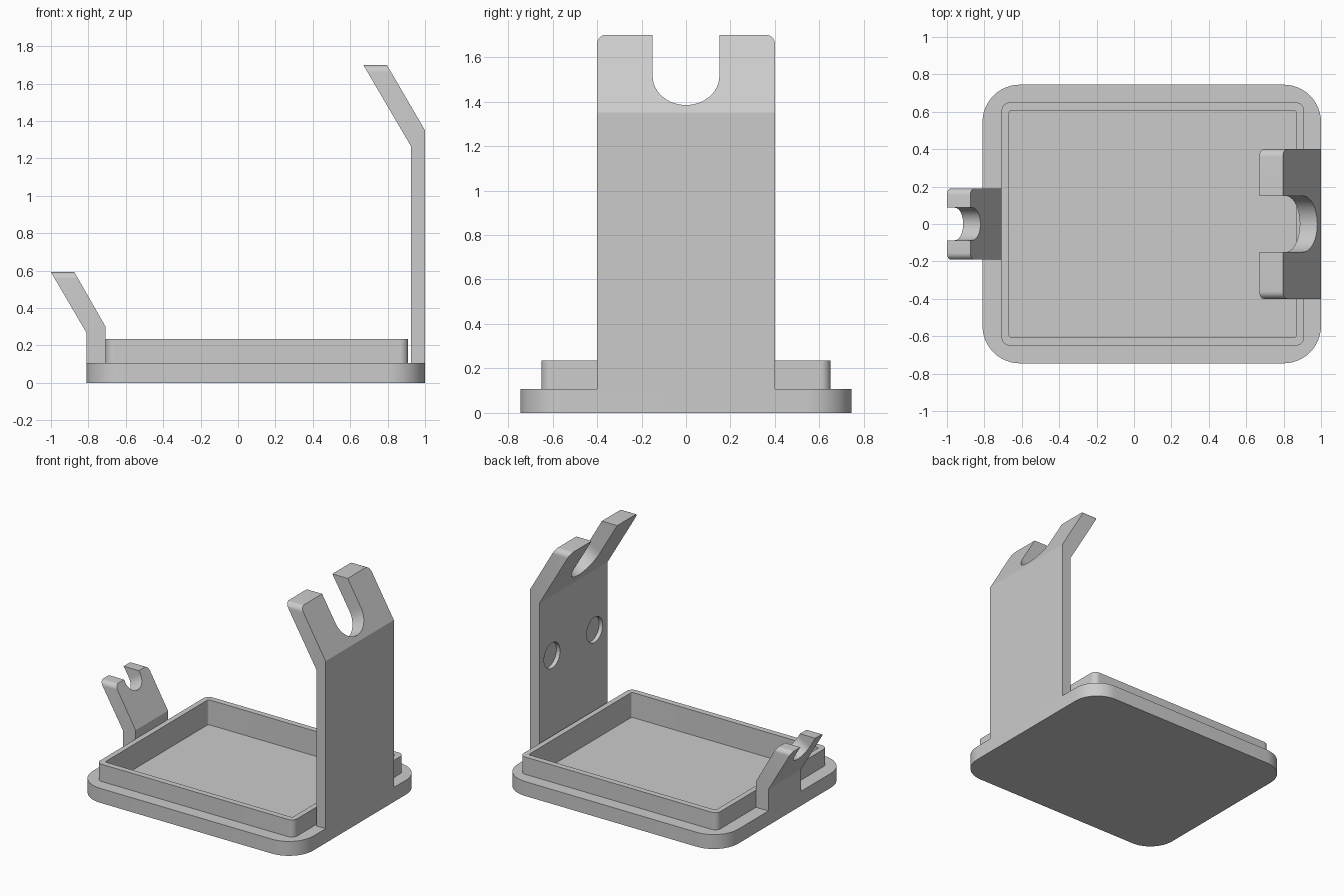
import bpy, bmesh, math
from mathutils import Vector

if "Cube" in bpy.data.objects:
    bpy.data.objects.remove(bpy.data.objects["Cube"], do_unlink=True)

grey = bpy.data.materials.new("plain_grey")
grey.use_nodes = True
COLOUR = (0.6, 0.6, 0.6, 1)
grey.diffuse_color = COLOUR
grey.node_tree.nodes["Principled BSDF"].inputs["Base Color"].default_value = COLOUR


def prism(name, outline, along, tip_radius=0):
    """Extrude a closed outline; optionally round the top tip edges."""
    bm = bmesh.new()
    face = bm.faces.new([bm.verts.new(p) for p in outline])
    ext = bmesh.ops.extrude_face_region(bm, geom=[face])
    bmesh.ops.translate(bm, vec=along, verts=[v for v in ext["geom"] if isinstance(v, bmesh.types.BMVert)])
    bmesh.ops.recalc_face_normals(bm, faces=bm.faces)
    if tip_radius:
        top = max(v.co.z for v in bm.verts)
        edges = [e for e in bm.edges if all(v.co.z > top - 0.001 for v in e.verts)
                 and abs(e.verts[0].co.y - e.verts[1].co.y) < 0.001]
        bmesh.ops.bevel(bm, geom=edges, offset=tip_radius, segments=8, profile=0.5, affect="EDGES")
    mesh = bpy.data.meshes.new(name)
    bm.to_mesh(mesh)
    bm.free()
    mesh.materials.append(grey)
    obj = bpy.data.objects.new(name, mesh)
    bpy.context.collection.objects.link(obj)
    return obj


def slab(name, x0, x1, half_y, z0, z1, radius, steps=12):
    """Rectangular block with rounded vertical corners."""
    outline = []
    corners = [(x1, half_y), (x0, half_y), (x0, -half_y), (x1, -half_y)]
    for i, (x, y) in enumerate(corners):
        cx = x - math.copysign(radius, x - (x0 + x1) / 2)
        cy = y - math.copysign(radius, y)
        for k in range(steps + 1):
            a = math.pi / 2 * (i + k / steps)
            outline.append((cx + radius * math.cos(a), cy + radius * math.sin(a), z0))
    return prism(name, outline, (0, 0, z1 - z0))


def cut(target, cutter):
    mod = target.modifiers.new("cut", "BOOLEAN")
    mod.operation = "DIFFERENCE"
    mod.solver = "EXACT"
    mod.object = cutter
    bpy.context.view_layer.objects.active = target
    bpy.ops.object.modifier_apply(modifier=mod.name)


def drop(cutter):
    bpy.data.objects.remove(cutter, do_unlink=True)


def cradle_arm(name, profile, half_y, bend, lean, radius, centre, tip_radius):
    """Bent plate with a U slot cut square to its leaning top."""
    arm = prism(name, [(x, -half_y, z) for x, z in profile], (0, 2 * half_y, 0), tip_radius)
    up = Vector((lean * 0.5, 0, math.cos(math.pi / 6)))
    normal = Vector((up.z, 0, -up.x))
    mid = Vector((bend[0], 0, bend[1])) + up * centre
    side = Vector((0, 1, 0))
    outline = [mid + side * radius * math.cos(a) - up * radius * math.sin(a)
               for a in (math.pi * k / 24 for k in range(25))]
    outline += [mid - side * radius + up, mid + side * radius + up]
    slot = prism("slot_cutter", [p - normal * 0.2 for p in outline], normal * 0.4)
    cut(arm, slot)
    drop(slot)
    return arm


# Tray: base plate and raised rim share one recess
base = slab("base_plate", -0.81, 1.0, 0.745, 0, 0.107, 0.2)
rim = slab("tray_rim", -0.708, 0.91, 0.65, 0.107, 0.235, 0.045)
recess = slab("recess_cutter", -0.668, 0.87, 0.606, 0.05, 0.4, 0.015)
cut(base, recess)
cut(rim, recess)
drop(recess)

# Tall rear support
tall = cradle_arm("tall_support",
                  [(0.925, 0.107), (1, 0.107), (1, 1.35), (0.796, 1.7), (0.67, 1.7), (0.925, 1.265)],
                  0.4, (1, 1.35), -1, 0.15, 0.19, 0.04)

# Two shallow round pockets on its inner face
for y in (-0.25, 0.25):
    ring = [(0.85, y + 0.094 * math.cos(a), 0.82 + 0.094 * math.sin(a))
            for a in (math.tau * k / 40 for k in range(40))]
    pocket = prism("pocket_cutter", ring, (0.105, 0, 0))
    cut(tall, pocket)
    drop(pocket)

# Short front support
short = cradle_arm("short_support",
                   [(-0.81, 0.107), (-0.81, 0.268), (-1, 0.592), (-0.875, 0.592), (-0.708, 0.3), (-0.708, 0.107)],
                   0.19, (-0.708, 0.3), -1, 0.087, 0.315, 0.035)

# Smooth the rounded walls, keep hard edges
for obj in (base, rim, tall, short):
    bpy.ops.object.select_all(action="DESELECT")
    obj.select_set(True)
    bpy.context.view_layer.objects.active = obj
    bpy.ops.object.shade_smooth_by_angle(angle=math.radians(25))
